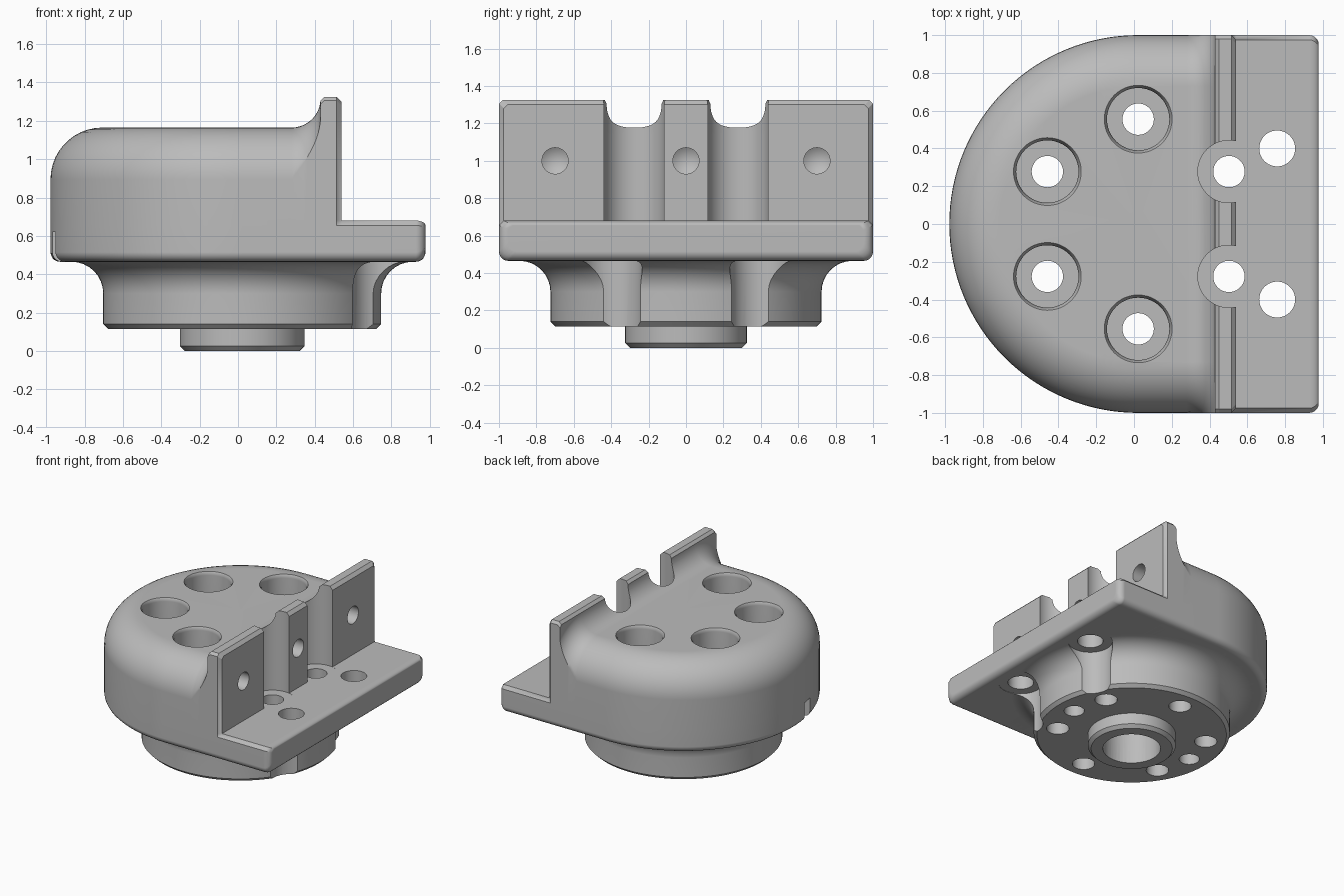
import bpy
import bmesh
from math import sin, cos, pi, acos, radians
from mathutils import Matrix

if "Cube" in bpy.data.objects:
    bpy.data.objects.remove(bpy.data.objects["Cube"])

CX = 0.022        # axis of the round part
END = 0.978       # outer edge of the flange
BASE = 0.465      # underside of the body
FLOOR = 0.68      # flange top and counterbore floor
N = 12            # points on the large shoulder curve

steel = bpy.data.materials.new("satin_grey")
steel.diffuse_color = (0.5, 0.5, 0.5, 1)
steel.use_nodes = True
steel.node_tree.nodes["Principled BSDF"].inputs["Base Color"].default_value = (0.5, 0.5, 0.5, 1)


def make_object(name, bm):
    bmesh.ops.recalc_face_normals(bm, faces=bm.faces)
    mesh = bpy.data.meshes.new(name)
    bm.to_mesh(mesh)
    bm.free()
    mesh.materials.append(steel)
    obj = bpy.data.objects.new(name, mesh)
    bpy.context.collection.objects.link(obj)
    return obj


def skin(name, rows, closed):
    """Join rows of points by faces, sharing equal points."""
    bm = bmesh.new()
    verts = {}

    def vert(p):
        key = tuple(round(c, 5) for c in p)
        if key not in verts:
            verts[key] = bm.verts.new(key)
        return verts[key]

    def face(points):
        vs = list(dict.fromkeys(vert(p) for p in points))
        if len(vs) > 2:
            bm.faces.new(vs)

    for a, b in zip(rows, rows[1:] + rows[:1] if closed else rows[1:]):
        for i in range(len(a) - 1):
            face((a[i], a[i + 1], b[i + 1], b[i]))
    if not closed:
        face(rows[0] + rows[-1][::-1])
    return make_object(name, bm)


def lathe(name, profile, x=0, y=0, segments=48):
    turns = [2 * pi * k / segments for k in range(segments)]
    rows = [[(x + r * cos(a), y + r * sin(a), z) for r, z in profile] for a in turns]
    return skin(name, rows, True)


def combine(target, tool, operation):
    mod = target.modifiers.new(tool.name, 'BOOLEAN')
    mod.operation, mod.solver, mod.object = operation, 'EXACT', tool
    bpy.context.view_layer.objects.active = target
    bpy.ops.object.modifier_apply(modifier=mod.name)
    bpy.data.objects.remove(tool)


# Half cross-sections (distance from the middle, height)
def section(top, w=1.0, e=0.0, inset=0.0):
    z = BASE + e
    turns = [pi / 2 * k / 5 for k in range(6)]
    under = [(w - 0.05 + 0.05 * sin(t), z + 0.05 - 0.05 * cos(t)) for t in turns]
    side = [(w, FLOOR - 0.025 - e / 2), (w - inset, FLOOR - e / 2)]
    return [(0, z)] + under + side + top


def shoulder_top(d):
    r = 0.27 + d
    a0 = acos(0.27 / r)
    turns = [a0 + (pi / 2 - a0) * k / (N - 1) for k in range(N)]
    arc = [(0.73 + r * cos(a), 0.895 + r * sin(a)) for a in turns]
    return [arc[0]] + arc + [(0, 0.895 + r)]


def wall_top(w, top, shoulder):
    c = 0.02
    edge = [(w - c * k / (N - 1), top - c + c * k / (N - 1)) for k in range(N)]
    return [(w, shoulder)] + edge + [(0, top)]


def flange_top(w, z):
    return [(w, z)] * (N + 1) + [(0, z)]


# Stations along x: shoulder, concave sweep, upright wall, flange
stations = [(CX, section(shoulder_top(0)))]
for k in range(11):
    t = radians(84) * k / 10
    blend = shoulder_top(0.15 * (1 - cos(t)))
    stations.append((0.28 + 0.15 * sin(t), section(blend)))
wall_x, wall_z = stations[-1][0], blend[0][1]
stations += [
    (wall_x, section(wall_top(1, 1.305, wall_z))),
    (0.45, section(wall_top(1, 1.325, wall_z))),
    (0.515, section(wall_top(1, 1.325, wall_z))),
    (0.54, section(wall_top(0.975, 1.3, FLOOR), inset=0.025)),
    (0.54, section(flange_top(0.975, FLOOR), inset=0.025)),
]
for k in range(6):
    t = pi / 2 * k / 5
    e = 0.05 * (1 - cos(t))
    top = flange_top(0.975 - e, FLOOR - e / 2)
    stations.append((END - 0.05 + 0.05 * sin(t), section(top, 1 - e, e, 0.025)))

# Body: one side, round end, other side
rows = [[(x, r, z) for r, z in pts] for x, pts in reversed(stations)]
for k in range(1, 64):
    a = pi / 2 + pi * k / 64
    rows.append([(CX + r * cos(a), r * sin(a), z) for r, z in stations[0][1]])
rows += [[(x, -r, z) for r, z in pts] for x, pts in stations]
body = skin("mount_body", rows, False)

# Flared neck with locating boss
flare = [(0.89 - 0.165 * cos(t), 0.3 + 0.165 * sin(t))
         for t in [pi / 2 * k / 8 for k in range(9)]]
neck = lathe("neck", [(0, 0), (0.3, 0), (0.325, 0.025), (0.325, 0.115), (0.7, 0.115),
                      (0.725, 0.14)] + flare + [(0.89, 0.52), (0, 0.52)], CX, 0, 128)
combine(body, neck, 'UNION')

# Ring of counterbored bolt holes; the pair at the wall has no rounded rim
for k in range(6):
    a = radians(30 + 60 * k)
    rim = 0.165 if cos(a) > 0.5 else 0.18
    bore = lathe("bolt_bore", [(0, -0.5), (0.083, -0.5), (0.083, FLOOR - 0.001),
                               (0.165, FLOOR - 0.001), (0.165, 1.14), (rim, 1.166),
                               (rim, 1.6), (0, 1.6)],
                 CX + 0.555 * cos(a), 0.555 * sin(a))
    combine(body, bore, 'DIFFERENCE')

# Flange holes with scalloped clearance in the neck
for y in (-0.4, 0.4):
    bore = lathe("flange_bore", [(0, -0.5), (0.165, -0.5), (0.165, BASE + 0.002),
                                 (0.095, BASE + 0.002), (0.095, 0.8), (0, 0.8)], 0.758, y)
    combine(body, bore, 'DIFFERENCE')

# Blind holes below: centre bore and two dowel holes
for x, r, depth in ((CX, 0.213, 0.42), (CX - 0.555, 0.075, 0.4), (CX + 0.555, 0.075, 0.4)):
    hole = lathe("blind_hole", [(0, -0.5), (r, -0.5), (r, depth), (0, depth + r * 0.5)], x)
    combine(body, hole, 'DIFFERENCE')

# Drilled holes in the wall face
for y in (-0.7, 0, 0.7):
    drill = lathe("wall_drill", [(0, -0.2), (0.07, -0.2), (0.07, 0.2), (0, 0.245)])
    drill.data.transform(Matrix.Translation((0.54, y, 1.0)) @ Matrix.Rotation(-pi / 2, 4, 'Y'))
    combine(body, drill, 'DIFFERENCE')

# Small key slot in the lower rim of the round end
bm = bmesh.new()
bmesh.ops.create_cube(bm, size=1, matrix=Matrix.Translation((-0.96, -0.18, 0.52))
                      @ Matrix.Diagonal((0.16, 0.09, 0.2, 1)))
combine(body, make_object("key_slot", bm), 'DIFFERENCE')

# Shading
bpy.ops.object.select_all(action='DESELECT')
body.select_set(True)
bpy.context.view_layer.objects.active = body
bpy.ops.object.shade_smooth_by_angle(angle=radians(30))
normals = body.modifiers.new("even_normals", 'WEIGHTED_NORMAL')
normals.keep_sharp = True
